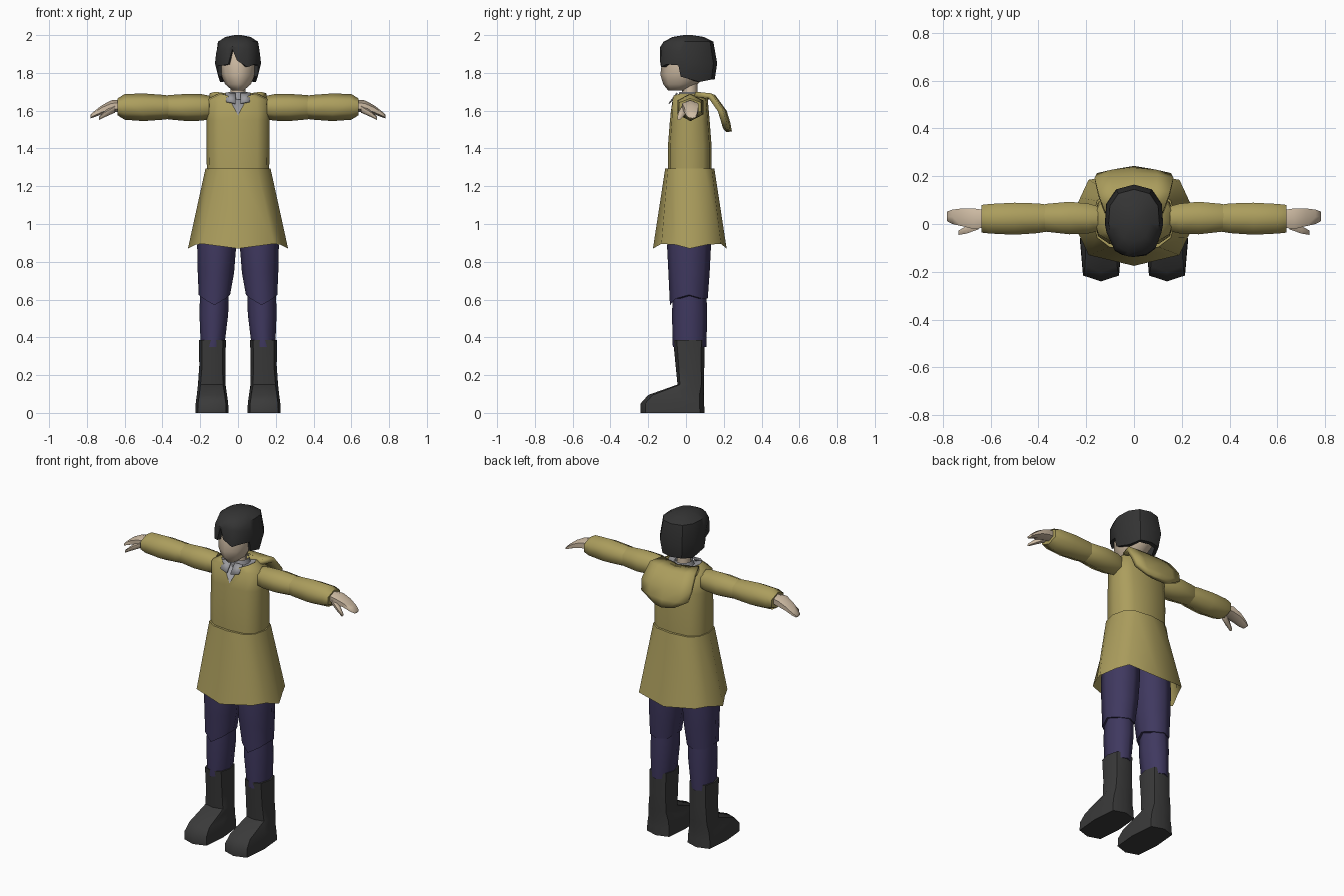
import bpy, bmesh, math

if "Cube" in bpy.data.objects:
    bpy.data.objects.remove(bpy.data.objects["Cube"])


def material(name, r, g, b):
    m = bpy.data.materials.new(name)
    m.diffuse_color = (r, g, b, 1)
    m.use_nodes = True
    m.node_tree.nodes["Principled BSDF"].inputs["Base Color"].default_value = m.diffuse_color
    return m


COAT = material("olive coat", 0.41, 0.34, 0.11)
NAVY = material("navy trousers", 0.050, 0.040, 0.115)
BLACK = material("boot black", 0.042, 0.042, 0.042)
HAIR = material("hair black", 0.034, 0.034, 0.034)
SKIN = material("skin", 0.62, 0.50, 0.37)
GREY = material("shirt grey", 0.33, 0.33, 0.35)


def build(name, rings, mat, closed=True, cap0=False, cap1=False, mirror=False, angle=65):
    """Skin a list of equal-length point rings into one object."""
    bm = bmesh.new()
    rows = [[bm.verts.new(p) for p in ring] for ring in rings]
    n = len(rows[0])
    for a, b in zip(rows, rows[1:]):
        for i in range(n if closed else n - 1):
            j = (i + 1) % n
            bm.faces.new((a[i], a[j], b[j], b[i]))
    if cap0:
        bm.faces.new(rows[0][::-1])
    if cap1:
        bm.faces.new(rows[-1])
    bmesh.ops.recalc_face_normals(bm, faces=bm.faces)
    me = bpy.data.meshes.new(name)
    bm.to_mesh(me)
    bm.free()
    me.materials.append(mat)
    me.shade_smooth()
    me.set_sharp_from_angle(angle=math.radians(angle))
    ob = bpy.data.objects.new(name, me)
    bpy.context.collection.objects.link(ob)
    if mirror:
        mod = ob.modifiers.new("mirror", 'MIRROR')
        mod.use_mirror_merge = False
    return ob


def power(v, p):
    return math.copysign(abs(v) ** p, v) if abs(v) > 1e-6 else 0.0


def flat(z, yf, yb, hw, cx=0.0, n=8, p=1.0):
    """Horizontal ring, first point at the front."""
    pts = []
    for i in range(n):
        a = 2 * math.pi * i / n
        pts.append((cx + hw * power(math.sin(a), p),
                    (yf + yb) / 2 - (yb - yf) / 2 * power(math.cos(a), p), z))
    return pts


def upright(x, cy, cz, ry, rz, n=6):
    """Ring facing along x, first point on top."""
    return [(x, cy + ry * math.sin(2 * math.pi * i / n) / math.sin(math.pi / 3),
             cz + rz * math.cos(2 * math.pi * i / n)) for i in range(n)]


def both(half):
    """Complete a half ring that starts and ends on the centre line."""
    return half + [(-x, y, z) for x, y, z in half[-2:0:-1]]


# Torso with a V shaped neck opening
shoulder = [(x, y, 1.565 if i == 0 else 1.66)
            for i, (x, y, z) in enumerate(flat(0, -.08, .115, .165, n=12, p=.7))]
neckline = both([(0, -.083, 1.575), (.055, -.066, 1.68), (.09, -.03, 1.69), (.10, .02, 1.692),
                 (.085, .06, 1.692), (.05, .09, 1.69), (0, .1, 1.69)])
build("coat_body", [flat(1.285, -.095, .135, .165, n=12, p=.7),
                    flat(1.42, -.095, .135, .167, n=12, p=.7),
                    flat(1.55, -.085, .125, .167, n=12, p=.7), shoulder, neckline], COAT, cap0=True)

# Flared skirt of the coat, open below
hem = both([(0, -.175, .87), (.19, -.13, .895), (.225, -.055, .89), (.265, .02, .87),
            (.225, .11, .89), (.19, .185, .895), (0, .215, .87)])
build("coat_skirt", [flat(1.295, -.11, .15, .172, n=12, p=.75), hem], COAT, cap0=True, angle=50)

# Shirt filling the neckline, collar and its flaps
build("shirt", [[(x * .98, y, z - .002) for x, y, z in neckline],
                flat(1.67, -.03, .07, .045, n=12)], GREY, cap1=True)
build("collar", [flat(1.66, -.045, .085, .062, n=12), flat(1.70, -.035, .075, .05, n=12)], GREY)
flap = build("collar_flap", [[(.012, -.088, 1.635), (.062, -.078, 1.645)],
                             [(.012, -.045, 1.69), (.066, -.045, 1.692)]],
             GREY, closed=False, mirror=True)
flap.modifiers.new("thickness", 'SOLIDIFY').thickness = .006

# Hood hanging down the back
rows = [(.07, 1.69, .12), (.155, 1.682, .15), (.215, 1.60, .165), (.235, 1.535, .155), (.243, 1.49, .08)]
hood = build("hood", [[(w * t, y - .022 * t * t, z + .01 * t * t) for t in (-1, -.6, 0, .6, 1)]
                      for y, z, w in rows], COAT, closed=False)
thick = hood.modifiers.new("thickness", 'SOLIDIFY')
thick.thickness, thick.offset = .028, -1

# Sleeves in two puffed sections
build("upper_sleeve", [upright(.15, .022, 1.617, .052, .062), upright(.19, .023, 1.617, .062, .07),
                       upright(.27, .025, 1.617, .068, .072), upright(.37, .026, 1.618, .058, .064),
                       upright(.40, .026, 1.618, .045, .05)],
      COAT, cap0=True, cap1=True, mirror=True)
build("lower_sleeve", [upright(.35, .025, 1.618, .054, .060), upright(.40, .024, 1.618, .062, .066),
                       upright(.50, .022, 1.618, .067, .073), upright(.60, .022, 1.620, .062, .068),
                       upright(.637, .022, 1.620, .058, .045)],
      COAT, cap0=True, cap1=True, mirror=True)

# Hands: mitten palm, forefinger and thumb
build("palm", [upright(.62, .022, 1.627, .036, .03), upright(.67, .022, 1.622, .043, .033),
               upright(.72, .028, 1.605, .037, .024), upright(.76, .03, 1.582, .03, .016),
               upright(.782, .032, 1.568, .02, .009)], SKIN, cap0=True, cap1=True, mirror=True)
build("thumb", [upright(.65, .0, 1.612, .022, .022), upright(.70, -.024, 1.585, .016, .017),
                upright(.735, -.037, 1.56, .009, .009)], SKIN, cap0=True, cap1=True, mirror=True)

# Trouser legs with a pointed knee seam
knee = [(x, y, z - .035 if i == 0 else z + .02 if i in (2, 6) else z)
        for i, (x, y, z) in enumerate(flat(.605, -.085, .115, .083, .125))]
build("upper_leg", [flat(1.05, -.09, .13, .10, .11), flat(.88, -.1, .132, .103, .113),
                    flat(.74, -.093, .125, .096, .117), knee],
      NAVY, cap0=True, cap1=True, mirror=True)
build("lower_leg", [flat(.64, -.07, .108, .076, .125), flat(.52, -.074, .112, .076, .128),
                    flat(.35, -.07, .108, .062, .135)], NAVY, cap0=True, cap1=True, mirror=True)

# Boots
build("boot", [flat(.385, -.068, .1, .071, .135, p=.75), flat(.25, -.055, .097, .069, .136, p=.7),
               flat(.15, -.045, .094, .073, .139, p=.6), flat(.095, -.2, .094, .08, .138, p=.5),
               flat(.05, -.24, .096, .086, .138, p=.45), flat(0, -.24, .098, .088, .138, p=.45)],
      BLACK, cap0=True, cap1=True, mirror=True, angle=45)

# Neck and face
build("neck", [flat(1.64, -.02, .06, .04), flat(1.78, -.02, .06, .038)], SKIN)
build("head", [flat(1.707, -.095, .0, .03), flat(1.74, -.12, .06, .068), flat(1.79, -.136, .115, .09),
               flat(1.85, -.128, .135, .1), flat(1.93, -.115, .12, .09)],
      SKIN, cap0=True, cap1=True)

# Hair: uneven fringe hem, widest band, then scaled rings up to the crown
side_hem = [(.106, -.04, 1.84), (.104, -.028, 1.78), (.095, .07, 1.752), (.065, .135, 1.765)]
side_wide = [(.115, -.035, 1.91), (.122, .0, 1.85), (.116, .085, 1.85), (.075, .145, 1.85)]


def wrap(front_right, side, back, front_left):
    return front_right + side + [back] + [(-x, y, z) for x, y, z in side[::-1]] + front_left


fringe = wrap([(-.03, -.127, 1.925), (-.005, -.138, 1.865), (.05, -.132, 1.83), (.087, -.105, 1.845)],
              side_hem, (0, .152, 1.765), [(-.08, -.112, 1.84), (-.052, -.128, 1.845)])
band = wrap([(-.03, -.134, 1.94), (-.005, -.138, 1.935), (.05, -.128, 1.93), (.09, -.1, 1.925)],
            side_wide, (0, .165, 1.85), [(-.082, -.108, 1.925), (-.052, -.126, 1.93)])


def shrink(ring, s, z=None):
    return [(x * s, .01 + (y - .01) * s, q if z is None else z) for x, y, q in ring]


build("hair", [shrink(fringe, .82), fringe, band, shrink(band, .87, 1.965),
               shrink(band, .55, 1.99), shrink(band, .15, 2.0)], HAIR, cap1=True, angle=40)
